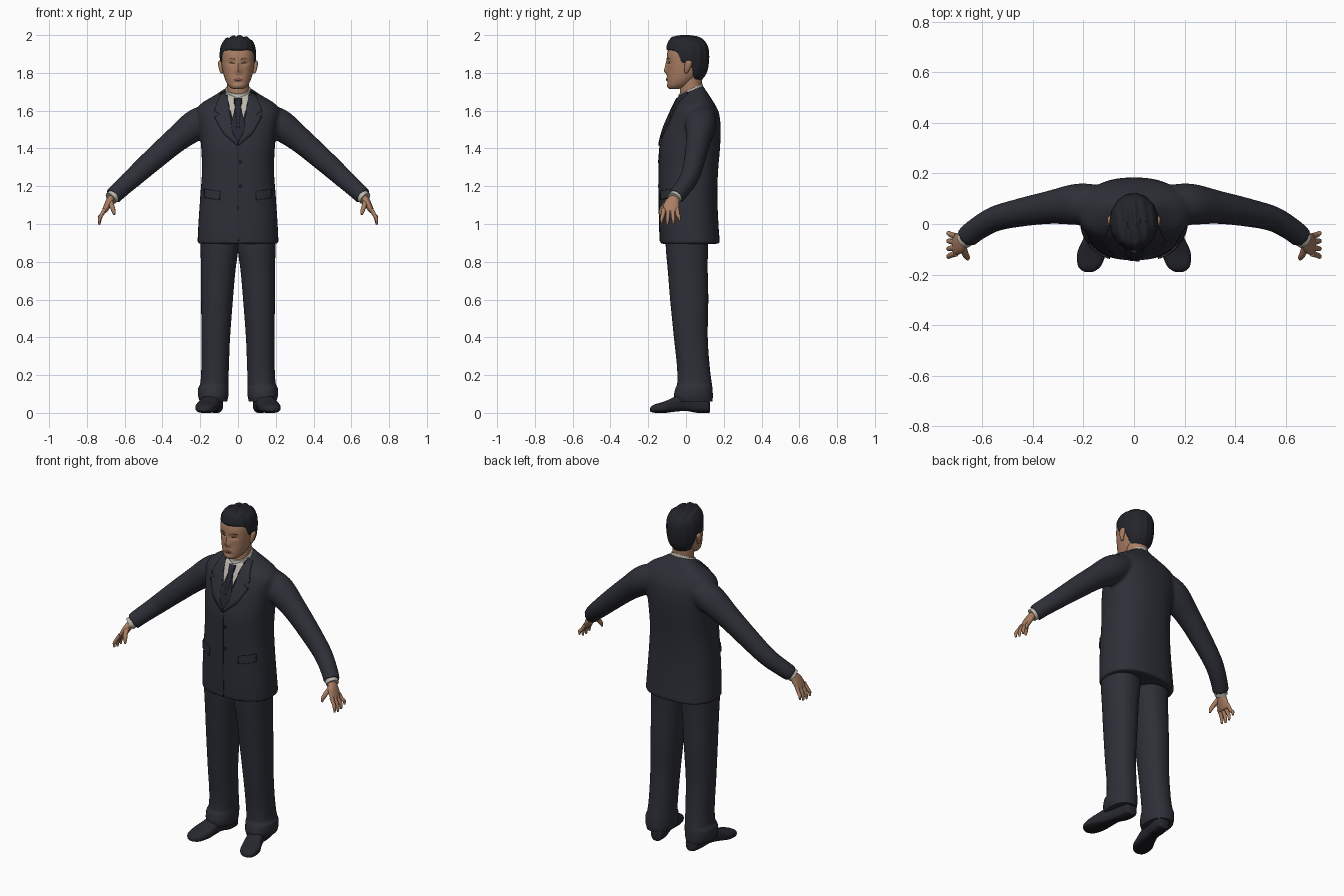
import bpy, bmesh
from math import sin, cos, pi, exp, radians
from mathutils import Vector
from mathutils.bvhtree import BVHTree

if "Cube" in bpy.data.objects:
    bpy.data.objects.remove(bpy.data.objects["Cube"])


def material(name, r, g, b):
    m = bpy.data.materials.new(name)
    m.use_nodes = True
    m.diffuse_color = (r, g, b, 1)
    m.node_tree.nodes["Principled BSDF"].inputs["Base Color"].default_value = (r, g, b, 1)
    return m


SUIT = material("suit cloth", .027, .029, .039)
SEAM = material("dark seam", .014, .015, .021)
TIE = material("tie silk", .018, .020, .032)
SHIRT = material("shirt cotton", .5, .47, .42)
SKIN = material("skin", .40, .21, .125)
LIPS = material("lips", .29, .13, .085)
EYES = material("eyes", .09, .05, .035)
HAIR = material("hair", .017, .018, .024)
SHOE = material("shoe leather", .02, .021, .028)
SOLE = material("shoe sole", .01, .01, .013)


def spline(rows, k=6):
    """Smooth curve through rows of numbers."""
    out = []
    for i in range(len(rows) - 1):
        a, b, c, d = rows[max(i - 1, 0)], rows[i], rows[i + 1], rows[min(i + 2, len(rows) - 1)]
        for j in range(k):
            t = j / k
            out.append([q + t * (r - p) / 2 + t * t * (2 * p - 5 * q + 4 * r - s) / 2
                        + t ** 3 * (3 * q - p - 3 * r + s) / 2 for p, q, r, s in zip(a, b, c, d)])
    return out + [list(rows[-1])]


def ring(c, u, v, p=2, n=40):
    """Superellipse around c."""
    def f(w):
        return abs(w) ** (2 / p) * (1 if w > 0 else -1)
    return [Vector(c) + Vector(u) * f(cos(2 * pi * i / n)) + Vector(v) * f(sin(2 * pi * i / n))
            for i in range(n)]


def skin_rings(bm, rings):
    vs = [[bm.verts.new(p) for p in r] for r in rings]
    n = len(vs[0])
    for a, b in zip(vs, vs[1:]):
        for i in range(n):
            bm.faces.new((a[i], a[(i + 1) % n], b[(i + 1) % n], b[i]))
    bm.faces.new(vs[0])
    bm.faces.new(vs[-1])


def build(name, shells, *mats, mirror=False, rule=None):
    bm = bmesh.new()
    for s in shells:
        skin_rings(bm, s)
    return finish(name, bm, mats, mirror, rule)


def finish(name, bm, mats, mirror=False, rule=None):
    bmesh.ops.recalc_face_normals(bm, faces=bm.faces)
    if rule:
        for f in bm.faces:
            f.material_index = rule(f.calc_center_median())
    me = bpy.data.meshes.new(name)
    bm.to_mesh(me)
    bm.free()
    ob = bpy.data.objects.new(name, me)
    bpy.context.collection.objects.link(ob)
    for m in mats:
        me.materials.append(m)
    bpy.ops.object.select_all(action='DESELECT')
    bpy.context.view_layer.objects.active = ob
    ob.select_set(True)
    bpy.ops.object.shade_smooth_by_angle(angle=radians(50))
    if mirror:
        ob.modifiers.new("mirror", 'MIRROR')
    return ob


def upright(rows, p=2, k=6, x=0):
    """Rings stacked in z; rows are z, half width, front y, back y, tilt, centre x."""
    out = []
    for z, w, f, b, tilt, cx in spline([tuple(r) + (0,) * (6 - len(r)) for r in rows], k):
        h = (b - f) / 2
        out.append(ring((cx, (f + b) / 2, z), (w, 0, 0), (0, h, h * tilt), p))
    return out


def tube(rows, n=24, k=5):
    """Limb along a path; rows are x, y, z, in-plane radius, depth radius."""
    pts = spline(rows, k)
    out = []
    for i, r in enumerate(pts):
        t = Vector(pts[min(i + 1, len(pts) - 1)][:3]) - Vector(pts[max(i - 1, 0)][:3])
        u = t.cross(Vector((0, 1, 0))).normalized()
        v = u.cross(t).normalized()
        out.append(ring(r[:3], u * r[3], v * r[4], 2, n))
    return out


def flip(rings):
    return [[Vector((-p.x, p.y, p.z)) for p in r] for r in rings]


# Jacket: torso and sleeves fused into one cloth surface
torso = upright([(.895, .215, -.136, .18), (1.0, .21, -.141, .172), (1.15, .2, -.143, .166),
                 (1.28, .191, -.143, .17), (1.4, .195, -.14, .18), (1.5, .205, -.116, .184),
                 (1.57, .217, -.09, .177, .05), (1.61, .215, -.074, .16, .1), (1.64, .19, -.062, .14, .15),
                 (1.668, .14, -.05, .118, .25), (1.69, .1, -.042, .1, .35), (1.706, .075, -.036, .092, .4)], 2.4)
sleeve = tube([(.13, .078, 1.572, .07, .075), (.22, .078, 1.527, .082, .082), (.33, .066, 1.444, .068, .066),
               (.45, .045, 1.34, .06, .056), (.55, .02, 1.25, .053, .05), (.62, -.02, 1.187, .048, .046),
               (.662, -.053, 1.147, .046, .044)])
jacket = build("jacket", [torso, sleeve, flip(sleeve)], SUIT)
fuse = jacket.modifiers.new("fuse", 'REMESH')
fuse.mode, fuse.voxel_size, fuse.use_smooth_shade = 'VOXEL', .009, True
soft = jacket.modifiers.new("soften", 'SMOOTH')
soft.factor, soft.iterations = .5, 5

# Shirt collar and cuffs
build("shirt_collar", [upright([(1.66, .076, -.046, .094, .45), (1.69, .073, -.043, .092, .45),
                                (1.716, .067, -.038, .087, .45)])], SHIRT)
build("shirt_cuff", [tube([(.645, -.042, 1.16, .036, .036), (.674, -.063, 1.135, .035, .036)])],
      SHIRT, mirror=True)

# Trousers
build("trouser_leg", [upright([(.96, .1, -.11, .12, 0, .1), (.86, .099, -.106, .116, 0, .099),
                               (.75, .091, -.096, .115, 0, .105), (.6, .084, -.084, .118, 0, .111),
                               (.4, .076, -.064, .115, 0, .118), (.25, .073, -.048, .125, 0, .121),
                               (.16, .074, -.046, .136, 0, .125), (.13, .081, -.056, .14, 0, .13),
                               (.09, .08, -.064, .142, 0, .131), (.06, .072, -.058, .14, 0, .13)], 2.2)],
      SUIT, mirror=True)

# Shoes, toes turned out; rows are y, centre x, half width, bottom, top
shoe = []
for y, x, w, lo, hi in spline([(.127, .115, .018, .004, .05), (.115, .116, .036, 0, .09), (.06, .122, .042, 0, .11),
                               (0, .135, .043, .01, .11), (-.06, .15, .051, .006, .086), (-.11, .166, .057, 0, .062),
                               (-.16, .175, .048, 0, .047), (-.182, .178, .03, .004, .036),
                               (-.19, .179, .012, .008, .024)]):
    h = (hi - lo) / 2
    loop = ring((x, y, lo + h), (w, 0, 0), (0, 0, h), 2.7)
    shoe.append([Vector((q.x, q.y, max(q.z, 0))) for q in loop])
build("shoe", [shoe], SHOE, SOLE, mirror=True, rule=lambda c: int(c.z < .014))

# Hands: palm, four fanned fingers and a thumb
hand = [tube([(.655, -.05, 1.153, .024, .028), (.672, -.062, 1.132, .021, .03), (.688, -.075, 1.105, .019, .041),
              (.706, -.083, 1.07, .014, .041), (.711, -.084, 1.06, .008, .032)], 20)]
for i in range(4):
    y, s = -.117 + .023 * i, i - 1.5
    drop = (.008, 0, .004, .02)[i]
    hand.append(tube([(.703, y, 1.08, .011, .012), (.724, y + .004 * s, 1.045, .010, .011),
                      (.733, y + .008 * s, 1.018 + drop, .009, .009),
                      (.733, y + .008 * s, .996 + drop, .005, .005)], 12, 3))
hand.append(tube([(.678, -.08, 1.125, .014, .016), (.668, -.115, 1.095, .013, .013),
                  (.659, -.132, 1.07, .011, .011), (.655, -.138, 1.048, .005, .005)], 12, 4))
build("hand", hand, SKIN, mirror=True)

# Head: smooth loft, with the features pushed in and out of the face
head = upright([(1.714, .022, -.086, -.04), (1.722, .04, -.094, -.015), (1.74, .056, -.099, .02),
                (1.77, .07, -.1, .06), (1.81, .081, -.1, .095), (1.85, .087, -.101, .107),
                (1.9, .089, -.1, .11), (1.94, .082, -.088, .1), (1.97, .062, -.066, .075),
                (1.985, .03, -.04, .04)], 2.25, 8)


def bump(x, z, cx, cz, sx, sz):
    return exp(-((abs(x) - cx) / sx) ** 2 - ((z - cz) / sz) ** 2)


for loop in head:
    for q in loop:
        if q.y < 0:
            q.y -= (.015 * bump(q.x, q.z, 0, 1.81, .013, .016) + .009 * bump(q.x, q.z, 0, 1.838, .011, .025)
                    - .009 * bump(q.x, q.z, .034, 1.853, .018, .012) + .004 * bump(q.x, q.z, 0, 1.766, .022, .011)
                    + .004 * bump(q.x, q.z, 0, 1.73, .02, .012) - .003 * bump(q.x, q.z, 0, 1.748, .03, .008))
neck = upright([(1.63, .06, -.03, .08), (1.7, .058, -.032, .082), (1.79, .06, -.03, .085)])
face = build("head", [head, neck], SKIN)

# Ears
ear = upright([(1.797, .004, -.004, .008, 0, .084), (1.808, .009, -.008, .014, 0, .088),
               (1.835, .012, -.008, .028, 0, .092), (1.856, .011, -.004, .032, 0, .094),
               (1.866, .004, .006, .022, 0, .094)])
build("ear", [ear], SKIN, mirror=True)

# Hair: shell from a hairline that varies round the head up to the crown
shape = spline([(1.74, .062, -.09, .075), (1.8, .087, -.1, .109), (1.85, .094, -.104, .12),
                (1.9, .096, -.106, .122), (1.94, .091, -.102, .116), (1.97, .076, -.092, .096),
                (1.988, .05, -.074, .064), (1.996, .012, -.035, .012)], 8)
hairline = spline([(0, 1.917), (40, 1.915), (62, 1.9), (74, 1.85), (92, 1.848), (106, 1.82),
                   (122, 1.768), (150, 1.755), (180, 1.752)], 5)


def lookup(table, v):
    for a, b in zip(table, table[1:]):
        if v <= b[0]:
            t = max(0, (v - a[0]) / (b[0] - a[0]))
            return [p + (q - p) * t for p, q in zip(a, b)]
    return table[-1]


hair = []
for j in range(29):
    t = sin(j / 28 * pi / 2)
    loop = []
    for i in range(96):
        deg = i * 3.75
        a = radians(deg)
        low = lookup(hairline, min(deg, 360 - deg))[1]
        z, w, f, b = lookup(shape, low + (1.996 - low) * t)
        s = 1 - .09 * max(0, 1 - t / .12) + .012 * sin(a * 15) * t * (1 - t) * 4
        x, y = w * s * sin(a), (f + b) / 2 - (b - f) / 2 * s * cos(a)
        loop.append(Vector((x, y, z + .005 * sin(x * 170 + y * 25) * t ** 4)))
    hair.append(loop)
build("hair", [hair], HAIR)

# Thin plates laid on the surface below them
depsgraph = bpy.context.evaluated_depsgraph_get()
depsgraph.update()
CLOTH = BVHTree.FromObject(jacket, depsgraph)
FACE = BVHTree.FromObject(face, depsgraph)


def plate(name, outline, mat, tree, lift, thick=.004, mirror=False, cuts=7):
    bm = bmesh.new()
    bm.faces.new([bm.verts.new((x, -1, z)) for x, z in outline])
    bmesh.ops.triangulate(bm, faces=bm.faces)
    bmesh.ops.subdivide_edges(bm, edges=bm.edges, cuts=cuts, use_grid_fill=True)
    for v in bm.verts:
        hit = tree.ray_cast(v.co, Vector((0, 1, 0)))[0] or tree.find_nearest(Vector((v.co.x, -.04, v.co.z)))[0]
        v.co.y = hit.y - lift
    ob = finish(name, bm, [mat], mirror)
    solid = ob.modifiers.new("thickness", 'SOLIDIFY')
    solid.thickness, solid.offset = thick, 0
    return ob


plate("shirt_front", [(0, 1.665), (.068, 1.695), (.034, 1.55), (0, 1.44)], SHIRT, CLOTH, .003, mirror=True)
plate("tie", [(0, 1.665), (.02, 1.667), (.014, 1.625), (.037, 1.53), (.03, 1.485), (0, 1.43)],
      TIE, CLOTH, .008, .006, True)
plate("lapel", [(.064, 1.7), (.092, 1.69), (.126, 1.6), (.098, 1.582), (.124, 1.562), (.075, 1.475),
                (.004, 1.415), (.002, 1.435), (.036, 1.55)], SUIT, CLOTH, .006, .008, True)
plate("lapel_notch", [(.126, 1.601), (.098, 1.583), (.098, 1.58), (.125, 1.595)], SEAM, CLOTH, .009, .003, True, 2)
plate("front_seam", [(-.002, 1.425), (.002, 1.425), (.004, .91), (-.001, .91)], SEAM, CLOTH, .001, .003, cuts=24)
plate("pocket_flap", [(.095, 1.172), (.176, 1.185), (.178, 1.14), (.097, 1.126)], SUIT, CLOTH, .004, .007, True)
for z in (1.2, 1.33):
    plate("button", [(.014 + .008 * cos(i * pi / 4), z + .008 * sin(i * pi / 4)) for i in range(8)],
          SEAM, CLOTH, .003, .005, cuts=1)
plate("eye", [(.02, 1.851), (.034, 1.857), (.049, 1.853), (.035, 1.849)], EYES, FACE, .001, .002, True, 4)
plate("eyebrow", [(.016, 1.872), (.036, 1.878), (.056, 1.873), (.036, 1.873)], EYES, FACE, .001, .002, True, 4)
plate("mouth", [(0, 1.769), (.008, 1.772), (.025, 1.766), (.01, 1.759), (0, 1.758)], LIPS, FACE, .001, .002, True, 4)
